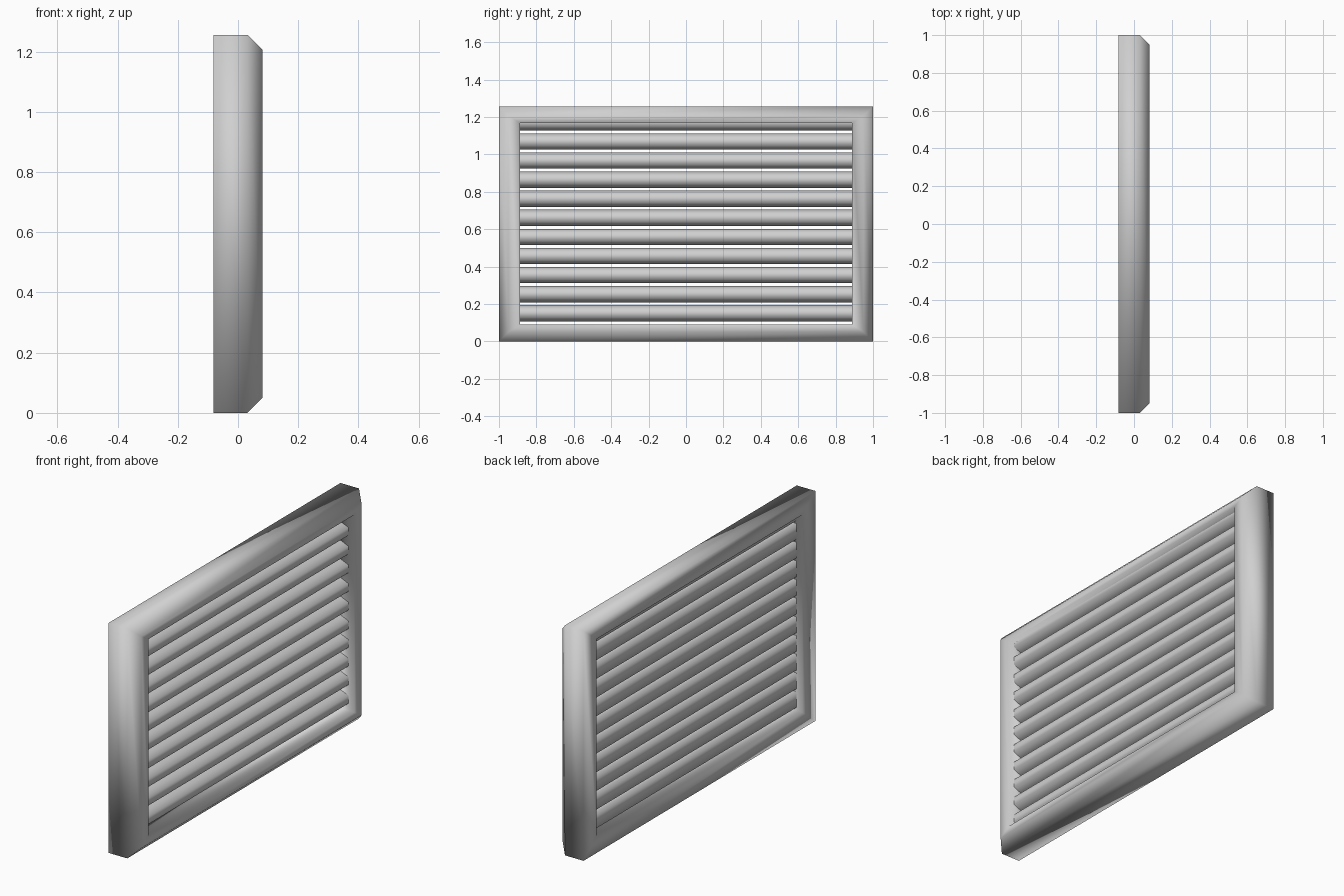
import bpy
import bmesh

cube = bpy.data.objects.get("Cube")
if cube:
    bpy.data.objects.remove(cube, do_unlink=True)

HALF_DEPTH = 0.081
HEIGHT = 1.256
OPEN_Y, OPEN_LOW, OPEN_HIGH = 0.887, 0.091, 1.168
CHAMFER = 0.05
SLATS, PITCH, SLAT_HEIGHT, FIRST_SLAT = 11, 0.102, 0.087, 0.107

grey = bpy.data.materials.new("light grey metal")
grey.use_nodes = True
grey.diffuse_color = (0.63, 0.63, 0.63, 1)
grey.node_tree.nodes["Principled BSDF"].inputs["Base Color"].default_value = (0.63, 0.63, 0.63, 1)


def finish(bm, name):
    """Turn a bmesh into a smooth shaded grey object."""
    bmesh.ops.recalc_face_normals(bm, faces=bm.faces)
    for face in bm.faces:
        face.smooth = True
    mesh = bpy.data.meshes.new(name)
    bm.to_mesh(mesh)
    bm.free()
    mesh.materials.append(grey)
    obj = bpy.data.objects.new(name, mesh)
    bpy.context.collection.objects.link(obj)


def bridge(bm, a, b):
    """Join two closed rings of vertices with quads."""
    for i in range(len(a)):
        j = (i + 1) % len(a)
        bm.faces.new((a[i], a[j], b[j], b[i]))


def rectangle(bm, x, y, low, high):
    corners = [(-y, low), (y, low), (y, high), (-y, high)]
    return [bm.verts.new((x, cy, cz)) for cy, cz in corners]


# Solid frame: back ring, outer sides, chamfer, front ring and inner walls
bm = bmesh.new()
loops = [
    rectangle(bm, -HALF_DEPTH, OPEN_Y, OPEN_LOW, OPEN_HIGH),
    rectangle(bm, -HALF_DEPTH, 1, 0, HEIGHT),
    rectangle(bm, HALF_DEPTH - CHAMFER, 1, 0, HEIGHT),
    rectangle(bm, HALF_DEPTH, 1 - CHAMFER, CHAMFER, HEIGHT - CHAMFER),
    rectangle(bm, HALF_DEPTH, OPEN_Y, OPEN_LOW, OPEN_HIGH),
]
for a, b in zip(loops, loops[1:] + loops[:1]):
    bridge(bm, a, b)
finish(bm, "frame")

# Recessed slats between the side walls: flat at the back, chamfered in front
back, front = -0.046, 0.046
slope_x, slope_z = 0.052, 0.022
half = SLAT_HEIGHT / 2
profile = [
    (back, -half), (front - slope_x, -half), (front, slope_z - half),
    (front, half - slope_z), (front - slope_x, half), (back, half),
]
for n in range(SLATS):
    bm = bmesh.new()
    centre = FIRST_SLAT + half + n * PITCH
    ends = [[bm.verts.new((x, y, centre + z)) for x, z in profile]
            for y in (-OPEN_Y, OPEN_Y)]
    bridge(bm, *ends)
    finish(bm, f"slat_{n + 1}")
